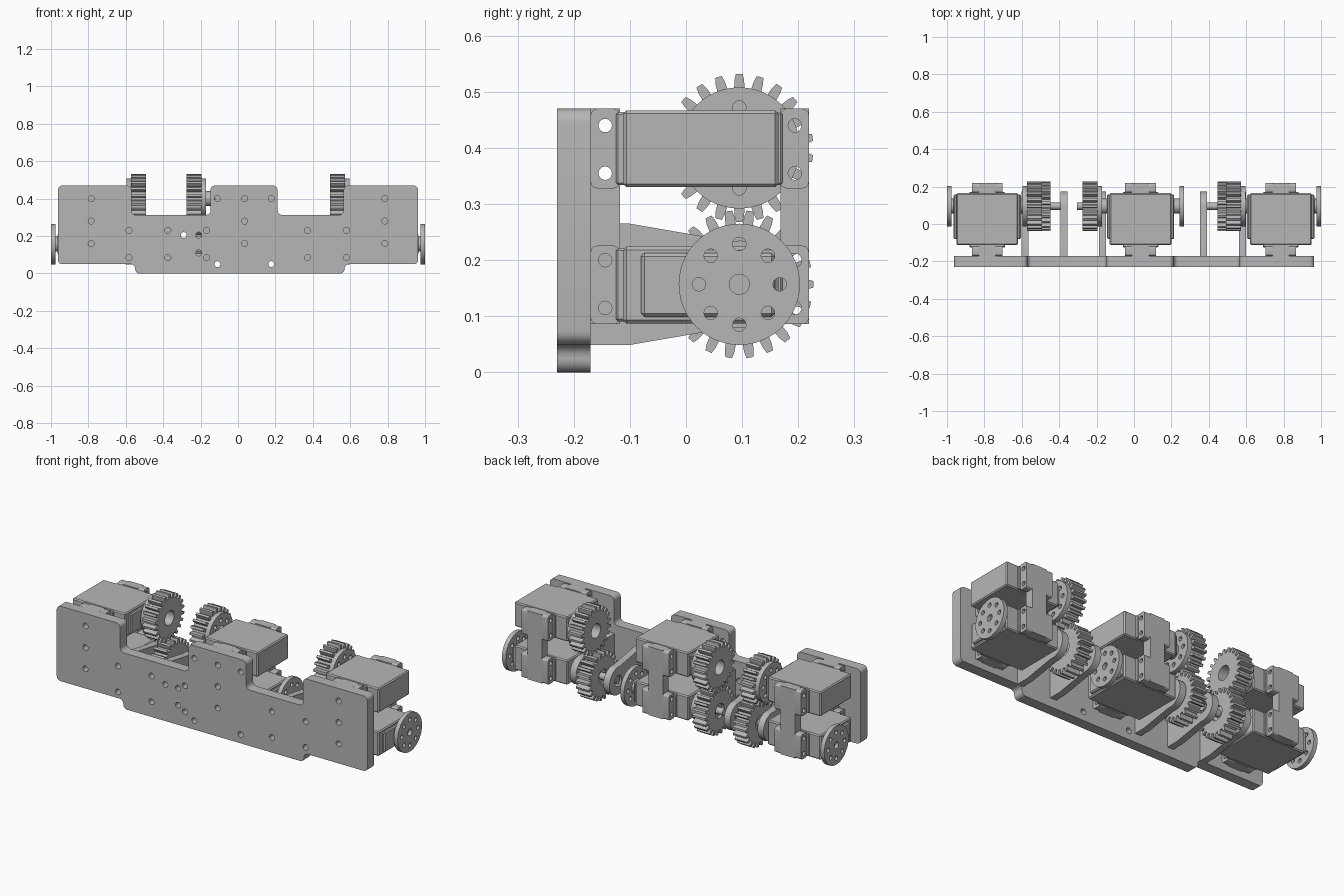
import bpy, bmesh, math
from mathutils import Matrix, Vector

cube = bpy.data.objects.get("Cube")
if cube:
    bpy.data.objects.remove(cube, do_unlink=True)

grey = bpy.data.materials.new("plain_grey")
grey.use_nodes = True
COLOR = (0.47, 0.47, 0.47, 1)
grey.diffuse_color = COLOR
grey.node_tree.nodes["Principled BSDF"].inputs["Base Color"].default_value = COLOR

# Plane of a profile: YZ extrudes along x, XZ extrudes along y
YZ = Matrix(((0, 0, 1, 0), (1, 0, 0, 0), (0, 1, 0, 0), (0, 0, 0, 1)))
XZ = Matrix(((1, 0, 0, 0), (0, 0, -1, 0), (0, 1, 0, 0), (0, 0, 0, 1)))
AXLE_Y, LOW_Z, HIGH_Z = 0.095, 0.157, 0.4


def finish(name, bm):
    mesh = bpy.data.meshes.new(name)
    bm.to_mesh(mesh)
    bm.free()
    mesh.materials.clear()
    mesh.materials.append(grey)
    mesh.shade_smooth()
    mesh.set_sharp_from_angle(angle=math.radians(30))
    obj = bpy.data.objects.new(name, mesh)
    bpy.context.collection.objects.link(obj)
    return obj


def circle(x, y, r, n=24):
    return [(x + r * math.cos(math.tau * i / n), y + r * math.sin(math.tau * i / n))
            for i in range(n)]


def rect(x0, x1, y0, y1):
    return [(x0, y0), (x1, y0), (x1, y1), (x0, y1)]


def rounded(points, r, steps=5):
    """Replace each right-angled corner by a curve of radius r."""
    out = []
    for i, p in enumerate(points):
        p = Vector(p)
        a = p + (Vector(points[i - 1]) - p).normalized() * r
        b = p + (Vector(points[(i + 1) % len(points)]) - p).normalized() * r
        centre = a + b - p
        for k in range(steps + 1):
            t = k / steps * math.pi / 2
            q = centre + (a - centre) * math.cos(t) + (b - centre) * math.sin(t)
            out.append((q.x, q.y))
    return out


def extrude(name, outline, holes, plane, start, end):
    """Fill an outline with holes and extrude it between two depths."""
    curve = bpy.data.curves.new(name, "CURVE")
    curve.dimensions = "2D"
    curve.fill_mode = "BOTH"
    curve.extrude = abs(end - start) / 2
    for loop in [outline] + holes:
        spline = curve.splines.new("POLY")
        spline.points.add(len(loop) - 1)
        for point, (x, y) in zip(spline.points, loop):
            point.co = (x, y, 0, 1)
        spline.use_cyclic_u = True
    temp = bpy.data.objects.new(name, curve)
    bpy.context.collection.objects.link(temp)
    graph = bpy.context.evaluated_depsgraph_get()
    mesh = bpy.data.meshes.new_from_object(temp.evaluated_get(graph))
    bm = bmesh.new()
    bm.from_mesh(mesh)
    bpy.data.objects.remove(temp, do_unlink=True)
    bpy.data.curves.remove(curve)
    bpy.data.meshes.remove(mesh)
    bmesh.ops.remove_doubles(bm, verts=bm.verts, dist=0.00005)
    middle = (start + end) / 2
    shift = Vector((middle, 0, 0)) if plane is YZ else Vector((0, middle, 0))
    bm.transform(Matrix.Translation(shift) @ plane)
    bmesh.ops.recalc_face_normals(bm, faces=bm.faces)
    return finish(name, bm)


def box(name, x, y, z, bevel=0.006):
    bm = bmesh.new()
    bmesh.ops.create_cube(bm, size=1)
    for v in bm.verts:
        v.co = [lo + (c + 0.5) * (hi - lo) for c, (lo, hi) in zip(v.co, (x, y, z))]
    bmesh.ops.bevel(bm, geom=bm.edges[:], offset=bevel, segments=1, affect="EDGES")
    return finish(name, bm)


def span(centre, side, a, b):
    return sorted((centre + side * a, centre + side * b))


def gear(name, z, ends, phase):
    teeth = 22
    pitch = math.tau / teeth
    outline = []
    for i in range(teeth):
        angle = math.pi / 2 + (i + phase) * pitch
        for r, w in ((0.107, -.3), (0.121, -.25), (0.132, -.16),
                     (0.132, .16), (0.121, .25), (0.107, .3)):
            t = angle + w * pitch
            outline.append((AXLE_Y + r * math.cos(t), z + r * math.sin(t)))
    extrude(name, outline, [circle(AXLE_Y, z, 0.04)], YZ, *ends)


def horn(name, z, ends):
    holes = [circle(y, h, 0.012, 16) for y, h in circle(AXLE_Y, z, 0.072, 8)]
    holes.append(circle(AXLE_Y, z, 0.018))
    extrude(name, circle(AXLE_Y, z, 0.108, 48), holes, YZ, *ends)


def rod(name, z, r, ends):
    extrude(name, circle(AXLE_Y, z, r), [], YZ, *ends)


# Stepped mounting plate with screw holes
half_plate = [(-0.55, 0), (0.57, 0), (0.57, 0.05), (0.963, 0.05), (0.963, 0.47),
              (0.565, 0.47), (0.565, 0.313), (0.212, 0.313), (0.212, 0.47),
              (-0.147, 0.47), (-0.147, 0.313), (-0.57, 0.313), (-0.57, 0.47),
              (-0.963, 0.47), (-0.963, 0.05), (-0.55, 0.05)]
arm_places = (-0.583, -0.375, -0.168, 0.372, 0.58)
screws = [(x, z) for x in (-0.785, 0.035, 0.785) for z in (0.16, 0.28, 0.4)]
screws += [(x, z) for x in arm_places for z in (0.085, 0.23)]
screws += [(x, z) for x in (-0.11, 0.178) for z in (0.05, 0.4)]
screws += [(-0.29, 0.205), (-0.21, 0.205), (-0.21, 0.11)]
extrude("mounting_plate", rounded(half_plate, 0.024),
        [circle(x, z, 0.016, 16) for x, z in screws], XZ, -0.23, -0.17)


# One motor module: two motors, brackets, output disc and gear pair
def module(label, c, out, reach, low_gear):
    for level, z, side in (("upper", HIGH_Z, -out), ("lower", LOW_Z, out)):
        name = f"{label}_{level}"
        box(name + "_motor", (c - 0.165, c + 0.165), (-0.112, 0.165),
            (z - 0.07, z + 0.067))
        box(name + "_motor_cap", span(c, side, 0.16, 0.18), (-0.08, 0.158),
            (z - 0.058, z + 0.056))
        rod(name + "_hub", z, 0.04, span(c, side, 0.17, reach + 0.005))
        horn(name + "_disc", z, span(c, side, reach, reach + 0.024))
    gear(label + "_upper_gear", HIGH_Z,
         span(c, -out, reach + 0.024, reach + 0.104), 0)
    gear(label + "_lower_gear", LOW_Z, span(c, -out, low_gear, low_gear + 0.08), 0.5)

    # Brackets in front of and behind the motors, drilled sideways
    for where, y0, y1, hole_y in (("front", -0.17, -0.118, -0.144),
                                  ("back", 0.168, 0.219, 0.194)):
        drill = [circle(hole_y, z, 0.012, 16) for z in (0.115, 0.2, 0.355, 0.44)]
        extrude(f"{label}_{where}_bracket", rect(y0, y1, 0.086, 0.47), drill,
                YZ, c - 0.045, c + 0.045)
        for level, z0, z1, pair in (("lower", 0.086, 0.226, drill[:2]),
                                    ("upper", 0.328, 0.47, drill[2:])):
            for side in (-1, 1):
                extrude(f"{label}_{where}_{level}_ear",
                        rounded(rect(y0, y1, z0, z1), 0.012), pair,
                        YZ, *span(c, side, 0.045, 0.082))
        # Neck that joins each motor to its ears
        y_neck = (-0.125, -0.105) if where == "front" else (0.158, 0.172)
        for z in (LOW_Z, HIGH_Z):
            box(f"{label}_{where}_neck", (c - 0.095, c + 0.095), y_neck,
                (z - 0.066, z + 0.064), 0.004)


module("left", 0.785, 1, 0.19, 0.258)
module("middle", 0.035, 1, 0.207, 0.231)
module("right", -0.785, -1, 0.19, 0.258)

# Tapered bearing arms with round ends
arm = [(-0.172, 0.265), (-0.172, 0.049), (-0.1, 0.049)]
for k in range(17):
    t = math.radians(-100 + 200 * k / 16)
    arm.append((AXLE_Y + 0.078 * math.cos(t), LOW_Z + 0.078 * math.sin(t)))
arm.append((-0.1, 0.265))
for x in arm_places:
    extrude("bearing_arm", arm, [circle(AXLE_Y, LOW_Z, 0.03)], YZ, x - 0.019, x + 0.019)

# Axles of the lower gears, with a collar that fills the gear bore
for name, ends, collar in (("right_axle", (-0.6, -0.355), (-0.52, -0.46)),
                           ("middle_axle", (-0.305, -0.15), (-0.26, -0.21)),
                           ("left_axle", (0.355, 0.6), (0.46, 0.52))):
    rod(name, LOW_Z, 0.019, ends)
    rod(name + "_collar", LOW_Z, 0.041, collar)
